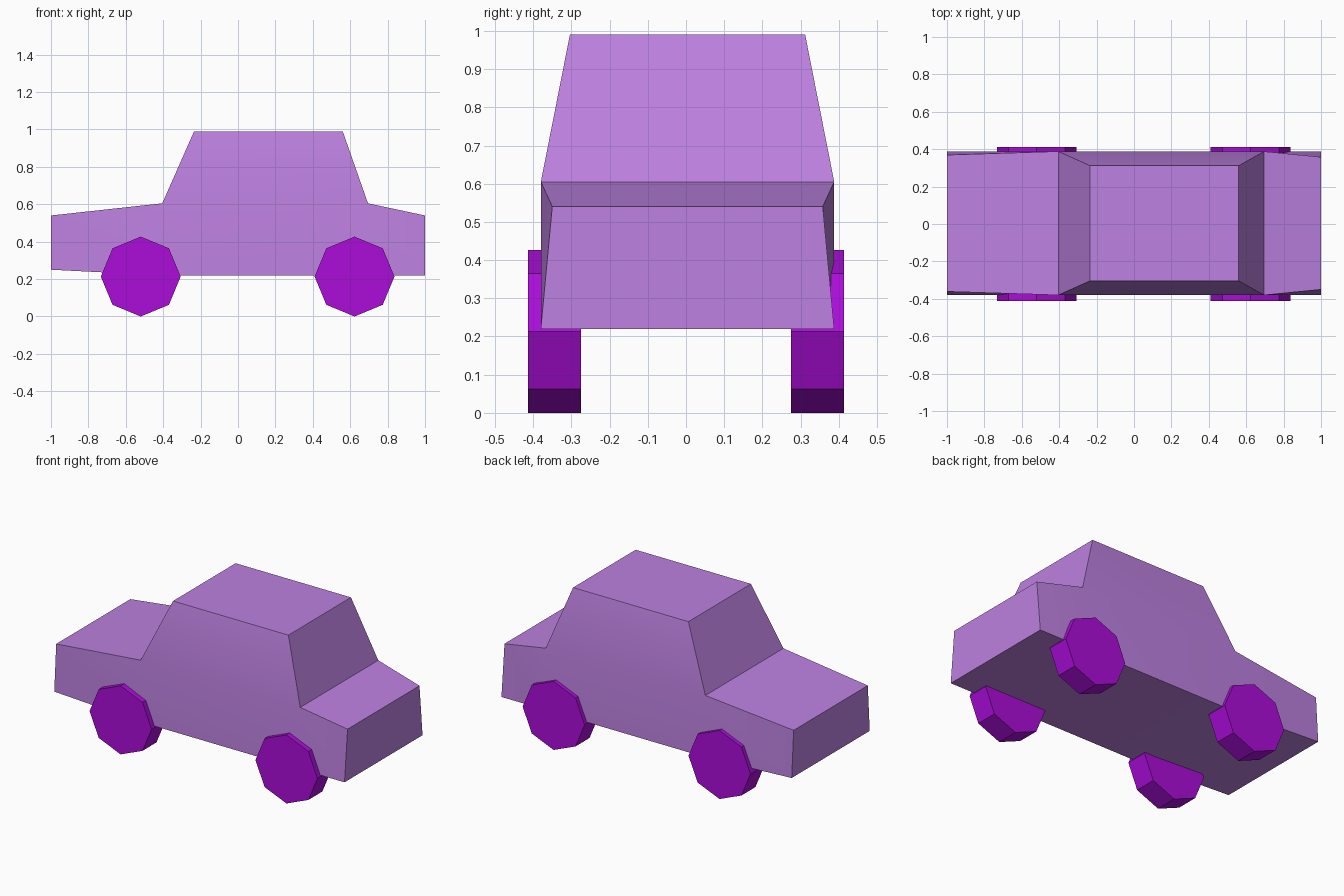
import bpy, bmesh, math

if "Cube" in bpy.data.objects:
    bpy.data.objects.remove(bpy.data.objects["Cube"])


def material(name, rgb):
    mat = bpy.data.materials.new(name)
    mat.diffuse_color = (*rgb, 1)
    mat.use_nodes = True
    mat.node_tree.nodes["Principled BSDF"].inputs["Base Color"].default_value = mat.diffuse_color
    return mat


def add_object(name, bm, mat):
    bmesh.ops.recalc_face_normals(bm, faces=bm.faces)
    mesh = bpy.data.meshes.new(name)
    bm.to_mesh(mesh)
    bm.free()
    mesh.materials.append(mat)
    obj = bpy.data.objects.new(name, mesh)
    bpy.context.collection.objects.link(obj)
    return obj


paint = material("body_paint", (0.51, 0.22, 0.75))
rubber = material("wheel_purple", (0.41, 0.004, 0.70))

# Lower body: lofted sections (x, bottom z, bottom half width, top z, top half width)
sections = [
    (-1.0, 0.25, 0.384, 0.54, 0.365),
    (-0.405, 0.22, 0.384, 0.605, 0.384),
    (0.695, 0.22, 0.384, 0.605, 0.384),
    (1.0, 0.22, 0.384, 0.54, 0.354),
]
CENTRE_Y = 0.004
bm = bmesh.new()
rings = []
for x, z0, w0, z1, w1 in sections:
    corners = [(-w0, z0), (w0, z0), (w1, z1), (-w1, z1)]
    rings.append([bm.verts.new((x, y + CENTRE_Y, z)) for y, z in corners])
bm.faces.new(rings[0])
bm.faces.new(rings[-1])
cabin_base = None
for i, (a, b) in enumerate(zip(rings, rings[1:])):
    for k in range(4):
        n = (k + 1) % 4
        face = bm.faces.new((a[k], a[n], b[n], b[k]))
        if i == 1 and k == 2:
            cabin_base = face

# Cabin: extrude the middle deck face and taper it to the roof
roof = bmesh.ops.extrude_discrete_faces(bm, faces=[cabin_base])["faces"][0]
for v in roof.verts:
    v.co.x = -0.235 if v.co.x < 0 else 0.56
    v.co.y = CENTRE_Y + math.copysign(0.308, v.co.y)
    v.co.z = 0.99
body = add_object("car_body", bm, paint)
bpy.context.view_layer.objects.active = body
body.select_set(True)
bpy.ops.object.shade_smooth_by_angle(angle=math.radians(25))
body.select_set(False)

# Wheels: four octagonal prisms
RADIUS, INNER, OUTER = 0.2135, 0.275, 0.413
for end, x in (("left", -0.52), ("right", 0.623)):
    for side, s in (("front", -1), ("back", 1)):
        bm = bmesh.new()
        bmesh.ops.create_cone(bm, cap_ends=True, segments=8, radius1=RADIUS,
                              radius2=RADIUS, depth=OUTER - INNER)
        wheel = add_object(f"wheel_{side}_{end}", bm, rubber)
        wheel.rotation_euler.x = math.pi / 2
        wheel.location = (x, s * (INNER + OUTER) / 2, RADIUS)
